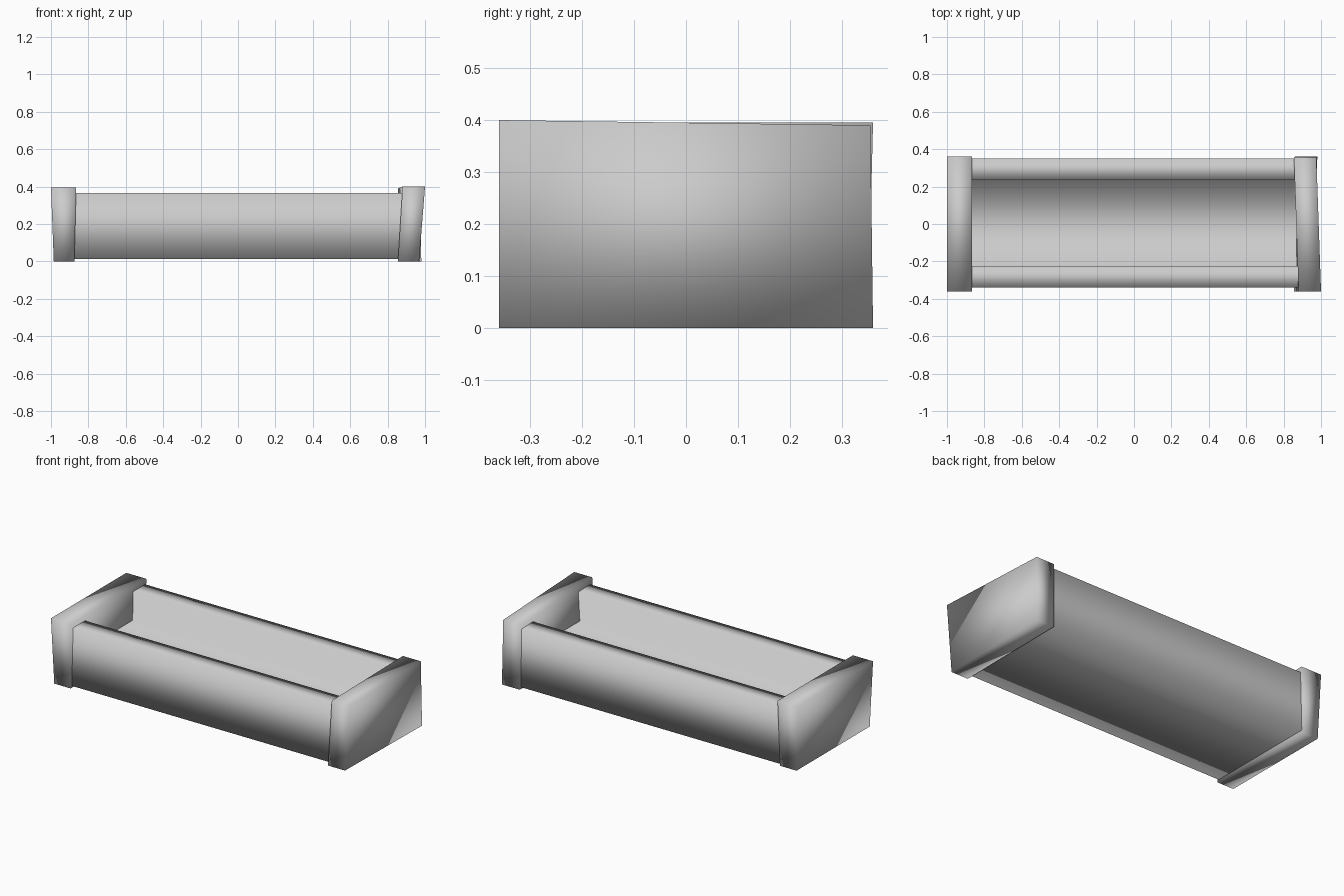
import bpy

cube = bpy.data.objects.get("Cube")
if cube:
    bpy.data.objects.remove(cube, do_unlink=True)

# One plain grey for the whole piece
grey = bpy.data.materials.new("light_grey")
grey.use_nodes = True
grey.diffuse_color = (0.6, 0.6, 0.6, 1)
grey.node_tree.nodes["Principled BSDF"].inputs["Base Color"].default_value = (0.6, 0.6, 0.6, 1)


def add_object(name, verts, faces):
    mesh = bpy.data.meshes.new(name)
    mesh.from_pydata(verts, [], faces)
    mesh.materials.append(grey)
    mesh.shade_smooth()
    obj = bpy.data.objects.new(name, mesh)
    bpy.context.collection.objects.link(obj)
    return obj


def loft(name, start, end, capped):
    """Join two matching closed sections with quads."""
    n = len(start)
    faces = [(i, (i + 1) % n, (i + 1) % n + n, i + n) for i in range(n)]
    if capped:
        faces += [tuple(reversed(range(n))), tuple(range(n, 2 * n))]
    return add_object(name, start + end, faces)


# Trough body: U section run lengthwise, its ends buried in the end boards
section = [(-0.34, 0.012), (0.35, 0.012), (0.35, 0.365), (0.235, 0.365),
           (0.235, 0.19), (-0.225, 0.19), (-0.225, 0.365), (-0.34, 0.365)]
loft("trough_body", [(-0.89, y, z) for y, z in section],
     [(0.89, y, z) for y, z in section], False)


# End boards: slightly skewed blocks, each lofted from bottom to top
def end_board(name, bottom, top):
    loft(name, bottom, top, True)


end_board("right_end_board",
          [(-0.985, -0.35, 0), (-0.875, -0.35, 0), (-0.875, 0.35, 0), (-0.985, 0.35, 0)],
          [(-1, -0.36, 0.395), (-0.865, -0.36, 0.395), (-0.865, 0.36, 0.395), (-1, 0.36, 0.395)])
end_board("left_end_board",
          [(0.855, -0.36, 0), (0.968, -0.36, 0), (0.98, 0.36, 0), (0.86, 0.36, 0)],
          [(0.88, -0.36, 0.4), (1, -0.36, 0.4), (0.975, 0.355, 0.39), (0.855, 0.355, 0.39)])
